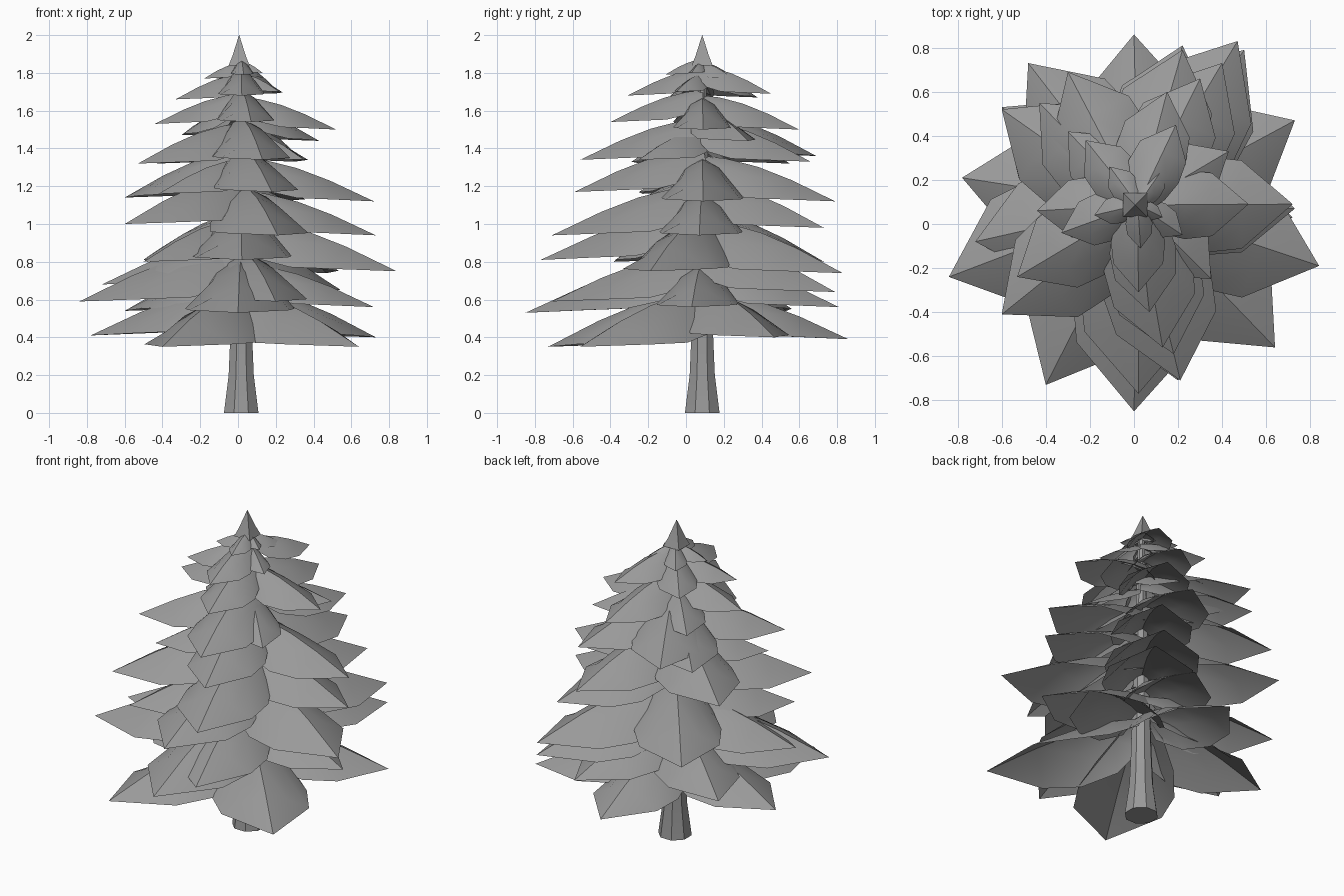
import bpy
import bmesh
import math
from mathutils import Vector

default_cube = bpy.data.objects.get("Cube")
if default_cube:
    bpy.data.objects.remove(default_cube, do_unlink=True)

# One plain grey for the whole tree
grey = bpy.data.materials.new("plain_grey")
grey.use_nodes = True
colour = (0.32, 0.32, 0.32, 1)
grey.diffuse_color = colour
grey.node_tree.nodes["Principled BSDF"].inputs["Base Color"].default_value = colour

TRUNK_AXIS = Vector((0.017, 0.086, 0))


def finish(bm, name):
    """Turn a bmesh into a shaded object with the grey material."""
    mesh = bpy.data.meshes.new(name)
    bm.to_mesh(mesh)
    bm.free()
    mesh.materials.append(grey)
    obj = bpy.data.objects.new(name, mesh)
    bpy.context.collection.objects.link(obj)
    bpy.ops.object.select_all(action="DESELECT")
    obj.select_set(True)
    bpy.context.view_layer.objects.active = obj
    bpy.ops.object.shade_smooth_by_angle(angle=math.radians(35))
    return obj


def stack_rings(name, profile, sides, axis):
    """Skin a stack of polygon rings given as (radius, height) pairs."""
    bm = bmesh.new()
    rings = []
    for radius, height in profile:
        ring = []
        for i in range(sides):
            a = math.tau * (i + 0.5) / sides
            ring.append(bm.verts.new(axis + Vector(
                (radius * math.cos(a), radius * math.sin(a), height))))
        rings.append(ring)
    for low, high in zip(rings, rings[1:]):
        for i in range(sides):
            j = (i + 1) % sides
            bm.faces.new((low[i], low[j], high[j], high[i]))
    bm.faces.new(list(reversed(rings[0])))
    bm.faces.new(rings[-1])
    return finish(bm, name)


# Bough cross-sections as fractions of its size: distance out, half width,
# ridge height and edge height above the tip, roundness of the shoulders
BOUGH_SECTIONS = [
    (0.0, 0.14, 0.33, 0.20, 0.75),
    (0.18, 0.25, 0.31, 0.08, 0.75),
    (0.42, 0.31, 0.25, 0.025, 0.7),
    (0.67, 0.285, 0.155, 0.015, 0.55),
]


def add_bough(bm, tip):
    """Add one arched, pointed, drooping bough that ends at the tip."""
    tip = Vector(tip)
    root = Vector((TRUNK_AXIS.x, TRUNK_AXIS.y, tip.z))
    out = tip - root
    side = Vector((-out.y, out.x, 0))
    # Short boughs rise a little more steeply
    up = Vector((0, 0, out.length * 0.9 + 0.07))
    rows = []
    for reach, half, ridge, edge, bulge in BOUGH_SECTIONS:
        shoulder = edge + (ridge - edge) * bulge
        heights = (edge, shoulder, ridge, shoulder, edge)
        rows.append([
            bm.verts.new(root + out * reach + side * half * (i - 2) / 2 + up * h)
            for i, h in enumerate(heights)])
    for inner, outer in zip(rows, rows[1:]):
        for i in range(4):
            bm.faces.new((inner[i], outer[i], outer[i + 1], inner[i + 1]))
    point = bm.verts.new(tip)
    for i in range(4):
        bm.faces.new((rows[-1][i], point, rows[-1][i + 1]))


# Tips of the boughs, tier by tier from the ground up
lowest = [(.64, -.56, .35), (-.4, -.73, .35), (.73, .47, .4), (0, .86, .39), (-.78, .21, .41)]
second = [(0, -.85, .53), (-.6, .53, .54), (.72, .03, .56), (.22, .81, .56), (-.84, -.24, .59)]
third = [(.5, .79, .64), (-.72, -.08, .68), (.2, -.71, .59)]
fourth = [(.84, -.19, .75), (.47, .83, .74), (.02, -.77, .81), (-.5, -.38, .8), (-.48, .73, .8)]
fifth = [(.73, .07, .94), (.21, -.71, .94), (.4, .73, .98), (-.6, -.41, 1)]
sixth = [(.72, .09, 1.12), (.22, .79, 1.12), (-.6, .52, 1.14), (.18, -.59, 1.17), (-.42, -.23, 1.16)]
seventh = [(.3, .66, 1.33), (-.3, .69, 1.36), (.13, -.56, 1.34), (-.53, -.24, 1.32), (-.43, .55, 1.32),
           (.35, -.25, 1.34)]
eighth = [(.52, .09, 1.5), (-.44, .06, 1.53), (.07, -.4, 1.54), (.15, .6, 1.5), (-.3, .42, 1.47), (.43, .33, 1.44)]
ninth = [(.19, .45, 1.69), (-.33, -.04, 1.66), (.02, -.31, 1.68), (-.22, .38, 1.67), (.22, -.05, 1.7)]
crown = [(.13, .25, 1.77), (-.18, .04, 1.77), (.03, -.11, 1.79), (-.11, .26, 1.77), (.13, .03, 1.8)]

tiers = {
    "lowest_boughs": lowest, "second_boughs": second, "third_boughs": third,
    "fourth_boughs": fourth, "fifth_boughs": fifth, "sixth_boughs": sixth,
    "seventh_boughs": seventh, "eighth_boughs": eighth, "ninth_boughs": ninth,
    "crown_boughs": crown,
}
for tier_name, tips in tiers.items():
    tier_mesh = bmesh.new()
    for bough_tip in tips:
        add_bough(tier_mesh, bough_tip)
    finish(tier_mesh, tier_name)

# Flared trunk running up inside the boughs
stack_rings("trunk", [(.099, 0), (.072, .2), (.062, .42), (.02, 1.84)], 8, TRUNK_AXIS)

# Four-sided spike at the very top
stack_rings("top_spike", [(.078, 1.84), (.05, 1.89), (.001, 2)], 4, Vector((.006, .086, 0)))
